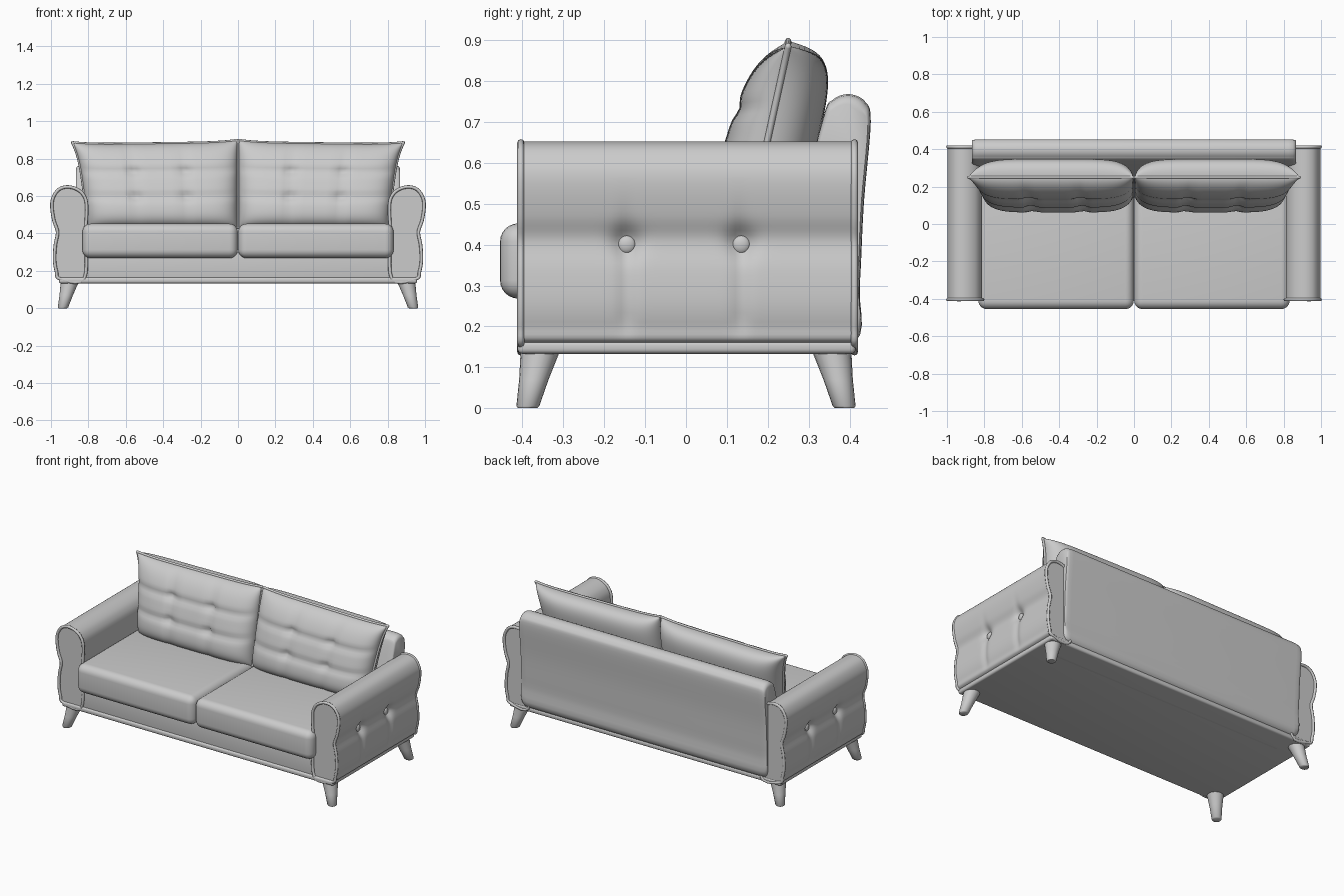
import bpy, bmesh, math
from mathutils import Vector

old = bpy.data.objects.get("Cube")
if old:
    bpy.data.objects.remove(old)

grey = bpy.data.materials.new("grey fabric")
grey.use_nodes = True
colour = (0.6, 0.6, 0.6, 1)
grey.diffuse_color = colour
grey.node_tree.nodes["Principled BSDF"].inputs["Base Color"].default_value = colour


def finish(name, bm, angle=50):
    bmesh.ops.recalc_face_normals(bm, faces=bm.faces)
    mesh = bpy.data.meshes.new(name)
    bm.to_mesh(mesh)
    bm.free()
    mesh.materials.append(grey)
    ob = bpy.data.objects.new(name, mesh)
    bpy.context.collection.objects.link(ob)
    bpy.ops.object.select_all(action="DESELECT")
    ob.select_set(True)
    bpy.context.view_layer.objects.active = ob
    bpy.ops.object.shade_smooth_by_angle(angle=math.radians(angle))
    return ob


def smooth_loop(points, steps=5):
    """Closed Catmull-Rom curve through 2D points."""
    pts = [Vector(p) for p in points]
    n, out = len(pts), []
    for i in range(n):
        a, b, c, d = (pts[(i + k) % n] for k in (-1, 0, 1, 2))
        for s in range(steps):
            t = s / steps
            out.append(0.5 * (2 * b + (c - a) * t + (2 * a - 5 * b + 4 * c - d) * t * t
                              + (3 * b - a - 3 * c + d) * t ** 3))
    return out


def loft(name, rings, angle=50):
    bm = bmesh.new()
    loops = [[bm.verts.new(p) for p in r] for r in rings]
    n = len(loops[0])
    for a, b in zip(loops, loops[1:]):
        for i in range(n):
            bm.faces.new((a[i], a[(i + 1) % n], b[(i + 1) % n], b[i]))
    bm.faces.new(loops[0])
    bm.faces.new(loops[-1])
    return finish(name, bm, angle)


def box(name, lo, hi, bevel, segments=4):
    bm = bmesh.new()
    bmesh.ops.create_cube(bm, size=1)
    for v in bm.verts:
        v.co = [l + (c + 0.5) * (h - l) for l, h, c in zip(lo, hi, v.co)]
    bmesh.ops.bevel(bm, geom=bm.edges[:], offset=bevel, segments=segments,
                    profile=0.5, affect="EDGES")
    return finish(name, bm, 60)


def piping(name, points, radius):
    """Closed round cord swept along the points."""
    curve = bpy.data.curves.new(name, "CURVE")
    curve.dimensions = "3D"
    curve.bevel_depth = radius
    curve.bevel_resolution = 2
    spline = curve.splines.new("POLY")
    spline.points.add(len(points) - 1)
    for p, co in zip(spline.points, points):
        p.co = (*co, 1)
    spline.use_cyclic_u = True
    curve.materials.append(grey)
    bpy.context.collection.objects.link(bpy.data.objects.new(name, curve))


def bump(d, width):
    return math.exp(-(d / width) ** 2)


# Base frame
box("plinth", (-0.958, -0.412, 0.133), (0.958, 0.415, 0.165), 0.012)
box("base_rail", (-0.95, -0.402, 0.15), (0.95, 0.405, 0.3), 0.012)

# Backrest: rounded profile run along x, softened at both ends
back_profile = smooth_loop([(0.2, 0.16), (0.41, 0.16), (0.425, 0.3), (0.435, 0.5), (0.452, 0.7),
                            (0.438, 0.75), (0.4, 0.768), (0.36, 0.755), (0.335, 0.71), (0.27, 0.45)])
centre = sum(back_profile, Vector((0, 0))) / len(back_profile)
ends = [(0.867, 0.9), (0.862, 0.95), (0.85, 0.985), (0.825, 1.0)]
stations = [(-x, s) for x, s in ends] + [(x, s) for x, s in reversed(ends)]
loft("backrest", [[(x, *(centre + (p - centre) * s)) for p in back_profile] for x, s in stations])

# Arms: flared profile with a tufted outer face
arm_profile = smooth_loop([(0.825, 0.16), (0.818, 0.4), (0.812, 0.55), (0.83, 0.61), (0.87, 0.642),
                           (0.92, 0.652), (0.965, 0.635), (0.993, 0.59), (0.998, 0.54), (0.987, 0.47),
                           (0.968, 0.41), (0.98, 0.34), (0.984, 0.26), (0.974, 0.2), (0.955, 0.16)])
buttons = (-0.145, 0.135)


def arm_point(side, p, y):
    x, z = p
    if x > 0.93:
        for b in buttons:
            dent = 0.022 * bump(math.hypot(y - b, z - 0.405), 0.035)
            crease = 0.008 * bump(y - b, 0.02) * (1 if z < 0.4 else bump(z - 0.4, 0.08))
            x -= dent + crease * min(1, max(0, (z - 0.17) / 0.05))
    return (side * x, y, z)


for side, label in ((1, "left"), (-1, "right")):
    ys = [-0.403 + 0.815 * i / 70 for i in range(71)]
    loft(label + "_arm", [[arm_point(side, p, y) for p in arm_profile] for y in ys])
    for y, end in ((-0.404, "front"), (0.412, "back")):
        piping(f"{label}_arm_{end}_piping", [(side * (p.x - 0.003), y, p.y - 0.003) for p in arm_profile], 0.009)
    for i, b in enumerate(buttons):
        bm = bmesh.new()
        bmesh.ops.create_uvsphere(bm, u_segments=16, v_segments=10, radius=0.022)
        for v in bm.verts:
            v.co = (side * 0.946 + v.co.x * 0.5, b + v.co.y, 0.4 + v.co.z)
        finish(f"{label}_arm_button_{i + 1}", bm)

# Seat cushions
for side, label in ((1, "left"), (-1, "right")):
    xs = sorted((side * 0.001, side * 0.832))
    box(label + "_seat_cushion", (xs[0], -0.455, 0.268), (xs[1], 0.25, 0.452), 0.045, 6)


# Back cushions: pillow with a tufted front, fuller rear and a corded seam
def pillow_point(side, u, v, face):
    outer = 0.8 + 0.055 * v + 0.03 * v ** 6
    x = 0.004 + (outer - 0.004) * (u + 1) / 2
    z = 0.43 + v * (0.45 + 0.012 * abs(u) ** 5 - 0.006 * u)
    y = 0.15 + 0.1 * v
    full = max(0, (1 - u ** 6) * (1 - (2 * v - 1) ** 4))
    if face > 0:
        y += 0.125 * full ** 0.45
        z += 0.012 * v * full ** 0.5
    else:
        cols, rows = (-0.33, 0.33), (0.37, 0.67)
        puff = 0.124 - 0.04 * v
        puff -= sum(0.009 * bump(u - c, 0.06) for c in cols)
        puff -= sum(0.01 * bump(v - r, 0.045) for r in rows)
        puff -= sum(0.018 * bump(math.hypot((u - c) * 0.9, v - r), 0.05) for c in cols for r in rows)
        y -= puff * full ** 0.5
    return (side * x, y, z)


N = 44
for side, label in ((1, "left"), (-1, "right")):
    # Samples cluster towards the seam for a round edge
    us = [-math.cos(math.pi * i / N) for i in range(N + 1)]
    vs = [(1 + t) / 2 for t in us]
    bm = bmesh.new()
    for face in (-1, 1):
        grid = [[bm.verts.new(pillow_point(side, u, v, face)) for u in us] for v in vs]
        for a, b in zip(grid, grid[1:]):
            for i in range(N):
                bm.faces.new((a[i], a[i + 1], b[i + 1], b[i]))
    bmesh.ops.remove_doubles(bm, verts=bm.verts, dist=0.00005)
    finish(label + "_back_cushion", bm, 80)
    rim = ([(u, 0) for u in us[:-1]] + [(1, v) for v in vs[:-1]]
           + [(u, 1) for u in us[:0:-1]] + [(-1, v) for v in vs[:0:-1]])
    piping(label + "_back_cushion_piping", [pillow_point(side, u, v, -1) for u, v in rim], 0.008)

# Splayed tapered legs
for sx, lr in ((1, "left"), (-1, "right")):
    for sy, fb in ((-1, "front"), (1, "back")):
        rings = []
        for z, r in ((0, 0.023), (0.005, 0.028), (0.07, 0.036), (0.15, 0.05)):
            t = z / 0.15
            cx, cy = sx * (0.937 - 0.04 * t), sy * (0.388 - 0.034 * t)
            rings.append([(cx + r * math.cos(a), cy + r * math.sin(a), z)
                          for a in (math.tau * k / 20 for k in range(20))])
        loft(f"{fb}_{lr}_leg", rings)
